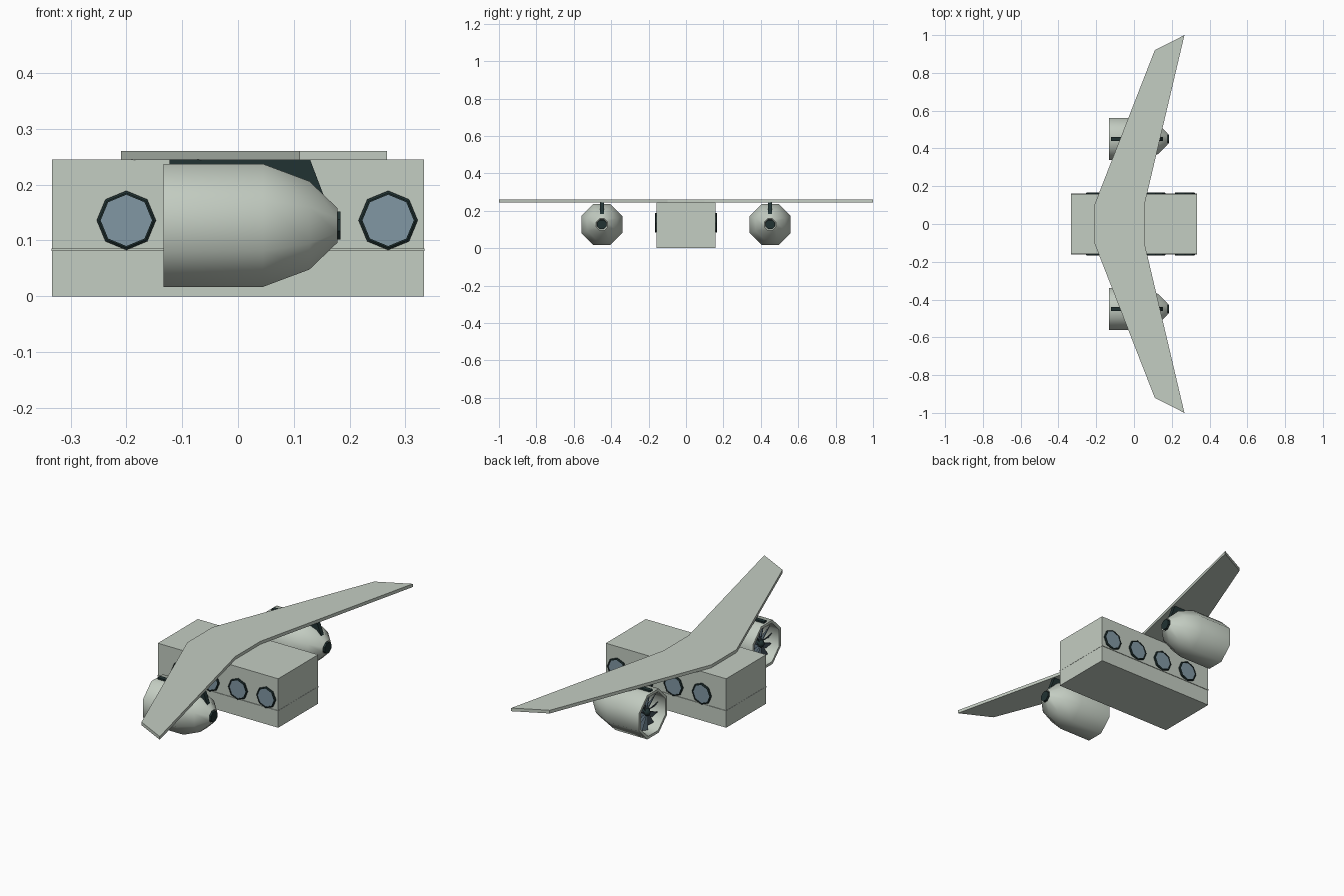
import bpy, bmesh, math
from mathutils import Vector

if "Cube" in bpy.data.objects:
    bpy.data.objects.remove(bpy.data.objects["Cube"])


def material(name, rgb):
    m = bpy.data.materials.new(name)
    m.diffuse_color = (*rgb, 1)
    m.use_nodes = True
    m.node_tree.nodes["Principled BSDF"].inputs["Base Color"].default_value = m.diffuse_color
    return m


PALE = material("pale green grey", (0.55, 0.61, 0.54))
DARK = material("dark teal", (0.015, 0.032, 0.032))
GLASS = material("blue glass", (0.22, 0.31, 0.37))
STEEL = material("fan steel", (0.09, 0.13, 0.16))


def finish(name, bm, mat, smooth=None):
    bmesh.ops.recalc_face_normals(bm, faces=bm.faces[:])
    me = bpy.data.meshes.new(name)
    bm.to_mesh(me)
    bm.free()
    me.materials.append(mat)
    if smooth:
        me.shade_smooth()
        me.set_sharp_from_angle(angle=math.radians(smooth))
    ob = bpy.data.objects.new(name, me)
    bpy.context.scene.collection.objects.link(ob)
    return ob


def box(name, lo, hi, mat):
    bm = bmesh.new()
    bmesh.ops.create_cube(bm, size=1)
    for v in bm.verts:
        v.co = Vector([(h if c > 0 else l) for c, l, h in zip(v.co, lo, hi)])
    return finish(name, bm, mat)


def prism(name, pts, offset, mat):
    bm = bmesh.new()
    f = bm.faces.new([bm.verts.new(p) for p in pts])
    new = bmesh.ops.extrude_face_region(bm, geom=[f])["geom"]
    # the source face is kept as the closing cap
    bmesh.ops.translate(bm, vec=offset, verts=[e for e in new if isinstance(e, bmesh.types.BMVert)])
    return finish(name, bm, mat)


def lathe(name, profile, place, mat, turn=0.0, closed=False, smooth=None, sides=8):
    """Spin (distance along axis, radius) points; place maps them into the model."""
    bm = bmesh.new()
    rings = []
    for a, r in profile:
        rings.append([bm.verts.new(place(a, r * math.cos(t), r * math.sin(t)))
                      for t in (turn + math.tau * i / sides for i in range(sides))])
    pairs = list(zip(rings, rings[1:]))
    if closed:
        pairs.append((rings[-1], rings[0]))
    for p, q in pairs:
        for i in range(sides):
            j = (i + 1) % sides
            bm.faces.new((p[i], p[j], q[j], q[i]))
    if not closed:
        bm.faces.new(rings[0])
        bm.faces.new(rings[-1])
    return finish(name, bm, mat, smooth)


# Cabin with a thin trim line along both sides
box("fuselage", (-0.333, -0.158, 0), (0.333, 0.158, 0.245), PALE)
box("trim_line", (-0.334, -0.161, 0.081), (0.334, 0.161, 0.086), PALE)

# Swept wing, one outline mirrored across y
half = [(-0.21, 0.1), (0.11, 0.92), (0.267, 1.0), (0.055, 0.1)]
outline = half + [(x, -y) for x, y in reversed(half)]
# order: left leading edge to trailing edge, then the mirrored side
prism("wing", [(x, y, 0.244) for x, y in outline], (0, 0, 0.016), PALE)

K = 1 / math.cos(math.pi / 8)
for side, label in ((-1, "front"), (1, "back")):
    # Portholes
    for i in range(4):
        cx = -0.2 + 0.1563 * i

        def at_window(a, u, v, cx=cx):
            return (cx + u, side * (0.157 + a), 0.136 + v)

        lathe(f"window_frame_{label}_{i}",
              [(0, 0.053), (0.007, 0.053), (0.01, 0.049), (0.01, 0.046), (0, 0.046)],
              at_window, DARK, closed=True)
        lathe(f"window_glass_{label}_{i}", [(0, 0.047), (0.007, 0.047)], at_window, GLASS)

    # Engine
    cy = side * 0.45

    def at_engine(a, u, v, cy=cy):
        return (a, cy + u, 0.127 + v)

    shell = [(-0.133, 0.110), (0.045, 0.110), (0.128, 0.079), (0.178, 0.031),
             (0.165, 0.02), (0.12, 0.065), (0.04, 0.097), (-0.133, 0.097)]
    lathe(f"engine_shell_{label}", [(a, r * K) for a, r in shell], at_engine, PALE,
          turn=math.pi / 8, closed=True, smooth=50)
    lathe(f"exhaust_{label}", [(0.15, 0.028), (0.184, 0.027)], at_engine, DARK, turn=math.pi / 8)
    lathe(f"fan_hub_{label}", [(-0.115, 0.006), (-0.105, 0.018), (-0.07, 0.022), (0.155, 0.018)],
          at_engine, DARK, smooth=50)

    # Twisted fan blades
    bm = bmesh.new()
    for i in range(12):
        t = math.tau * i / 12
        ring = []
        for r, w, d in ((0.015, 0.006, 0.014), (0.094, 0.014, 0.010)):
            for s in (-1, 1):
                u = r * math.cos(t) - s * w * math.sin(t)
                v = r * math.sin(t) + s * w * math.cos(t)
                ring.append(bm.verts.new(at_engine(-0.085 + s * d, u, v)))
        bm.faces.new((ring[0], ring[1], ring[3], ring[2]))
    fan = finish(f"fan_blades_{label}", bm, STEEL)
    solid = fan.modifiers.new("thickness", "SOLIDIFY")
    solid.thickness = 0.003

    # Pylon joining the engine to the wing
    pylon = [(-0.123, 0.232), (-0.123, 0.245), (0.129, 0.245), (0.153, 0.182), (0.12, 0.19), (0.04, 0.23)]
    prism(f"pylon_{label}", [(x, cy - 0.011, z) for x, z in pylon], (0, 0.022, 0), DARK)
